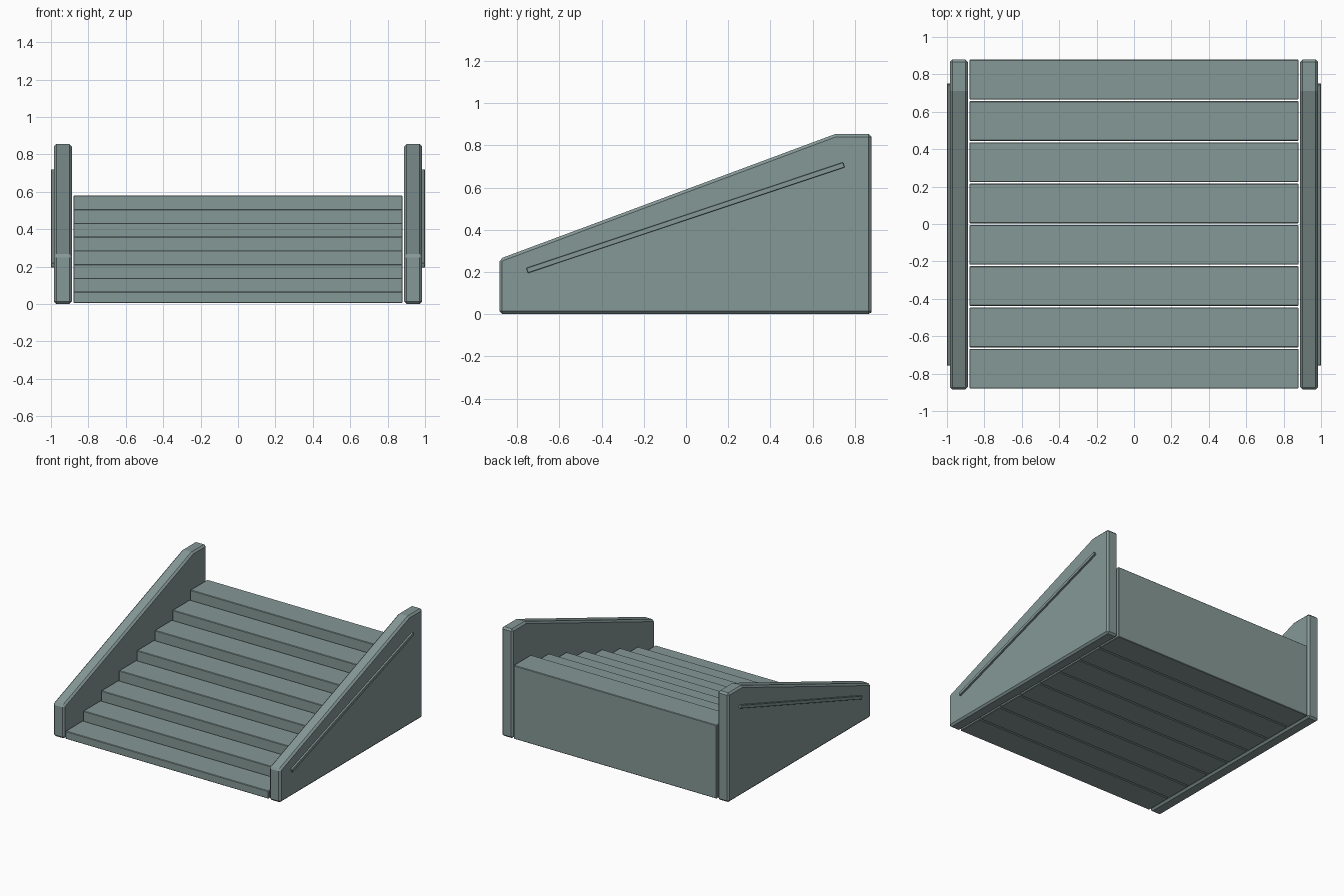
import bpy
import bmesh
from math import atan2, hypot
from mathutils import Matrix

cube = bpy.data.objects.get("Cube")
if cube:
    bpy.data.objects.remove(cube, do_unlink=True)

# Single grey-green material
COLOUR = (0.235, 0.315, 0.305, 1.0)
stone = bpy.data.materials.new("grey_green_stone")
stone.use_nodes = True
stone.diffuse_color = COLOUR
stone.node_tree.nodes["Principled BSDF"].inputs["Base Color"].default_value = COLOUR


def extrude_profile(name, points, x0, x1, bevel):
    """Extrude a y/z outline from x0 to x1 and chamfer its edges."""
    bm = bmesh.new()
    face = bm.faces.new([bm.verts.new((x0, y, z)) for y, z in points])
    result = bmesh.ops.extrude_face_region(bm, geom=[face])
    moved = [v for v in result["geom"] if isinstance(v, bmesh.types.BMVert)]
    bmesh.ops.translate(bm, vec=(x1 - x0, 0, 0), verts=moved)
    bmesh.ops.recalc_face_normals(bm, faces=bm.faces)
    mesh = bpy.data.meshes.new(name)
    bm.to_mesh(mesh)
    bm.free()
    mesh.materials.append(stone)
    obj = bpy.data.objects.new(name, mesh)
    bpy.context.collection.objects.link(obj)
    mod = obj.modifiers.new("chamfer", "BEVEL")
    mod.width = bevel
    mod.segments = 1
    return obj


# Steps: full-height blocks rising to the back, with narrow joints
STEPS, DEPTH, RISE, GAP = 8, 0.2208, 0.0735, 0.008
for i in range(STEPS):
    front = -0.88 + i * DEPTH
    back = front + DEPTH - GAP
    top = 0.066 + i * RISE
    outline = [(front, 0.005), (back, 0.005), (back, top), (front, top)]
    extrude_profile(f"step_{i + 1}", outline, -0.88, 0.88, 0.004)

# Sloping side walls and the thin rail on each outer face
wall = [(-0.885, 0), (-0.885, 0.262), (0.71, 0.855), (0.88, 0.855), (0.88, 0)]
y0, z0, y1, z1 = -0.753, 0.207, 0.748, 0.708
length = hypot(y1 - y0, z1 - z0)
tilt = Matrix.Rotation(atan2(z1 - z0, y1 - y0), 4, "X")
half = 0.0125
rail = [(-length / 2, -half), (length / 2, -half), (length / 2, half), (-length / 2, half)]
for side, label in ((1, "left"), (-1, "right")):
    extrude_profile(f"{label}_wall", wall, side * 0.888, side * 0.985, 0.014)
    strip = extrude_profile(f"{label}_rail", rail, side * 0.975, side * 1.0, 0.002)
    strip.data.transform(Matrix.Translation((0, (y0 + y1) / 2, (z0 + z1) / 2)) @ tilt)
